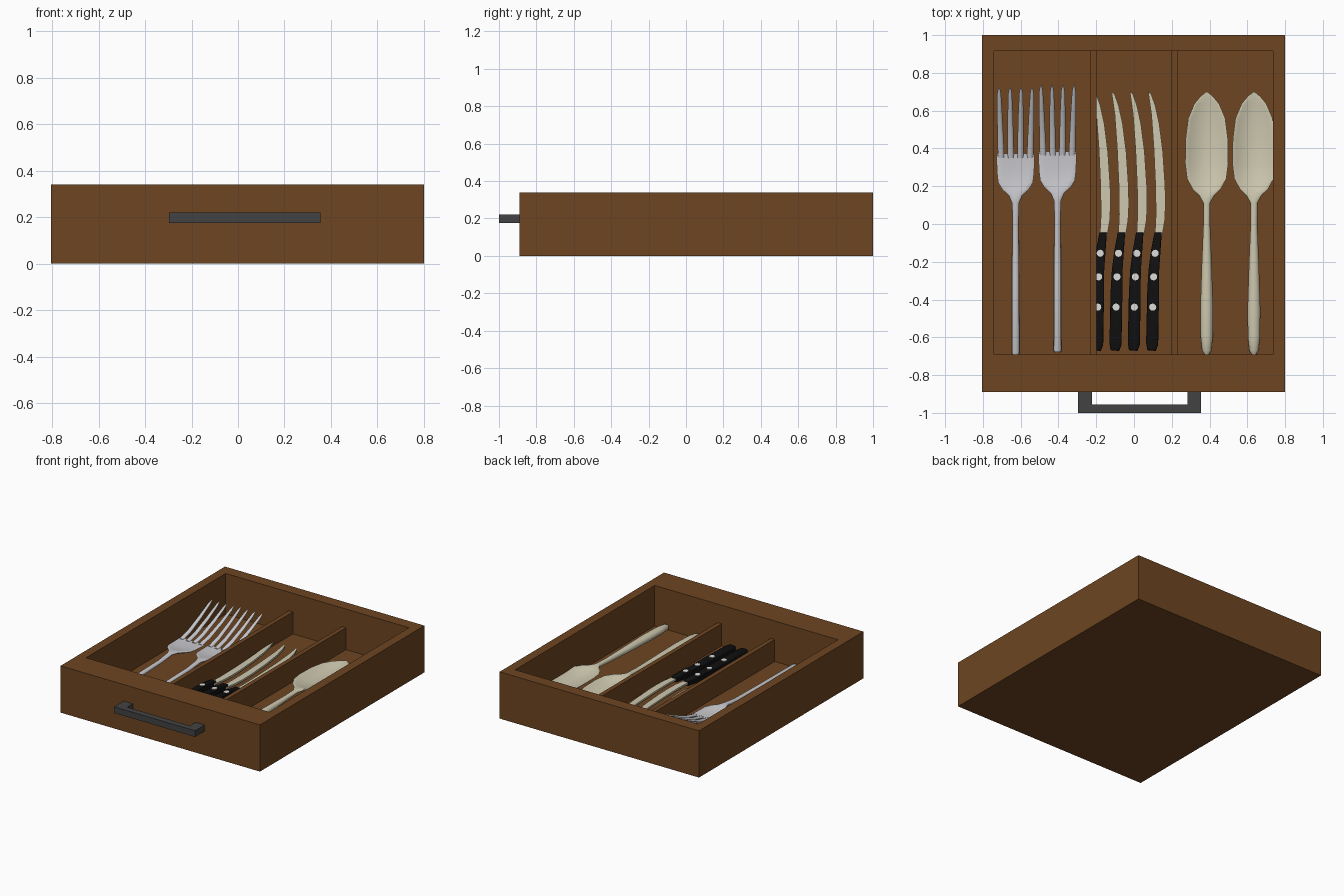
import bpy, bmesh, math
from mathutils import Vector


def material(name, rgb):
    m = bpy.data.materials.new(name)
    m.diffuse_color = (*rgb, 1)
    return m


WOOD = material("brown_wood", (0.155, 0.06, 0.0155))
DARK = material("dark_grey_metal", (0.055, 0.055, 0.056))
SILVER = material("silver", (0.58, 0.58, 0.61))
CREAM = material("cream_metal", (0.62, 0.58, 0.43))
BLACK = material("black_grip", (0.005, 0.005, 0.005))
RIVET = material("rivet_white", (0.72, 0.72, 0.70))
FLOOR = 0.045


def finish(bm, name, mat, smooth=False):
    bmesh.ops.recalc_face_normals(bm, faces=bm.faces)
    me = bpy.data.meshes.new(name)
    bm.to_mesh(me)
    bm.free()
    me.materials.append(mat)
    ob = bpy.data.objects.new(name, me)
    bpy.context.collection.objects.link(ob)
    if smooth:
        bpy.ops.object.select_all(action='DESELECT')
        ob.select_set(True)
        bpy.context.view_layer.objects.active = ob
        bpy.ops.object.shade_smooth_by_angle(angle=math.radians(50))
    return ob


def skin(bm, rings):
    """Bridge a list of point rings and cap both ends."""
    vs = [[bm.verts.new(p) for p in r] for r in rings]
    n = len(vs[0])
    for a, b in zip(vs, vs[1:]):
        for i in range(n):
            j = (i + 1) % n
            bm.faces.new((a[i], a[j], b[j], b[i]))
    bm.faces.new(vs[0])
    bm.faces.new(vs[-1])


def rect(x0, x1, y0, y1, z):
    return [(x0, y0, z), (x1, y0, z), (x1, y1, z), (x0, y1, z)]


def box(bm, x0, x1, y0, y1, z0, z1):
    skin(bm, [rect(x0, x1, y0, y1, z0), rect(x0, x1, y0, y1, z1)])


def loft(bm, stations, dx=0, dy=0, n=16):
    """Stations along y: (y, x, half width, z, half thickness, dish depth)."""
    rings = []
    for y, x, w, z, t, dip in stations:
        ring = []
        for i in range(n):
            a = 2 * math.pi * i / n
            u = math.cos(a)
            ring.append((dx + x + w * u, dy + y,
                         z + t * math.sin(a) - dip * (1 - u * u)))
        rings.append(ring)
    skin(bm, rings)


def plate(bm, outline, z0, z1, dx):
    skin(bm, [[(x + dx, y, z) for x, y in outline] for z in (z0, z1)])


# Drawer tray: outer wall, rim, inner wall and floor in one skin
bm = bmesh.new()
skin(bm, [rect(-0.805, 0.80, -0.89, 1.0, 0), rect(-0.805, 0.80, -0.89, 1.0, 0.34),
          rect(-0.74, 0.735, -0.69, 0.915, 0.34), rect(-0.74, 0.735, -0.69, 0.915, FLOOR)])
finish(bm, "drawer_tray", WOOD)

# Dividers
for name, x in (("left_divider", -0.215), ("right_divider", 0.213)):
    bm = bmesh.new()
    box(bm, x - 0.016, x + 0.016, -0.692, 0.917, FLOOR - 0.005, 0.205)
    finish(bm, name, WOOD)

# Pull handle: U-shaped bar on the front
bm = bmesh.new()
u = [(-0.297, -0.888), (-0.297, -1.0), (0.355, -1.0), (0.355, -0.888),
     (0.282, -0.888), (0.282, -0.955), (-0.222, -0.955), (-0.222, -0.888)]
plate(bm, u, 0.175, 0.22, 0)
finish(bm, "pull_handle", DARK)

# Forks: lofted stem and head, four rising tines
FORK = [(-0.69, 0, 0.017, 0.068, 0.010, 0), (-0.68, 0, 0.020, 0.068, 0.014, 0),
        (-0.3, 0, 0.019, 0.070, 0.014, 0), (0.0, 0, 0.016, 0.078, 0.013, 0),
        (0.11, 0, 0.019, 0.092, 0.012, 0), (0.15, 0, 0.036, 0.094, 0.012, 0.004),
        (0.185, 0, 0.072, 0.093, 0.011, 0.010), (0.22, 0, 0.092, 0.090, 0.011, 0.014),
        (0.27, 0, 0.098, 0.086, 0.011, 0.014), (0.35, 0, 0.101, 0.085, 0.011, 0.010),
        (0.372, 0, 0.097, 0.087, 0.009, 0.008)]
for k, (fx, fy) in enumerate(((-0.627, 0), (-0.405, 0.012))):
    bm = bmesh.new()
    loft(bm, FORK, fx, fy)
    for s in (-1.5, -0.5, 0.5, 1.5):
        loft(bm, [(0.35, s * 0.051, 0.017, 0.083, 0.010, 0),
                  (0.45, s * 0.053, 0.016, 0.107, 0.010, 0),
                  (0.58, s * 0.056, 0.014, 0.160, 0.009, 0),
                  (0.69, s * 0.058, 0.010, 0.213, 0.008, 0),
                  (0.72, s * 0.058, 0.004, 0.228, 0.004, 0)], fx, fy, 8)
    finish(bm, f"fork_{k + 1}", SILVER, True)

# Knives: flat curved blade, bevelled black grip, three rivets
BLADE = [(0.11, -0.07), (0.148, -0.07), (0.163, 0.02), (0.167, 0.1), (0.165, 0.2),
         (0.153, 0.38), (0.134, 0.53), (0.112, 0.63), (0.09, 0.69), (0.075, 0.70),
         (0.092, 0.58), (0.105, 0.4), (0.114, 0.2), (0.116, 0.05)]
GRIP = [(0.108, -0.045), (0.09, -0.14), (0.077, -0.24), (0.07, -0.36), (0.064, -0.63),
        (0.07, -0.668), (0.115, -0.672), (0.128, -0.64), (0.132, -0.4), (0.133, -0.25),
        (0.14, -0.15), (0.147, -0.045)]
for k in range(4):
    dx = -0.097 * k
    bm = bmesh.new()
    plate(bm, BLADE, 0.060, 0.073, dx)
    finish(bm, f"knife_blade_{k + 1}", CREAM, True)
    bm = bmesh.new()
    plate(bm, GRIP, FLOOR + 0.001, 0.088, dx)
    bmesh.ops.bevel(bm, geom=[e for e in bm.edges
                              if abs(e.verts[0].co.z - e.verts[1].co.z) < 1e-5],
                    offset=0.008, segments=2, affect='EDGES', profile=0.5)
    finish(bm, f"knife_grip_{k + 1}", BLACK, True)
    bm = bmesh.new()
    for x, y in ((0.112, -0.155), (0.104, -0.28), (0.099, -0.44)):
        c = [(x + 0.019 * math.cos(i * math.pi / 6), y + 0.019 * math.sin(i * math.pi / 6))
             for i in range(12)]
        plate(bm, c, 0.083, 0.091, dx)
    finish(bm, f"knife_rivets_{k + 1}", RIVET)

# Spoons: thick tapered stem widening into a dished, pointed bowl
SPOON = [(-0.69, 0, 0.012, 0.072, 0.010, 0), (-0.67, 0, 0.025, 0.072, 0.020, 0),
         (-0.6, 0, 0.032, 0.074, 0.025, 0), (-0.45, 0, 0.034, 0.077, 0.026, 0),
         (-0.2, 0, 0.026, 0.080, 0.022, 0), (0.0, 0, 0.018, 0.084, 0.017, 0),
         (0.11, 0, 0.018, 0.090, 0.015, 0), (0.15, 0, 0.040, 0.097, 0.013, 0.006),
         (0.185, 0, 0.075, 0.102, 0.010, 0.018), (0.24, 0, 0.104, 0.105, 0.009, 0.034),
         (0.32, 0, 0.114, 0.106, 0.008, 0.044), (0.45, 0, 0.112, 0.105, 0.008, 0.044),
         (0.56, 0, 0.098, 0.100, 0.008, 0.034), (0.635, 0, 0.066, 0.094, 0.008, 0.020),
         (0.675, 0, 0.034, 0.089, 0.007, 0.008), (0.70, 0, 0.004, 0.085, 0.004, 0)]
for k, sx in enumerate((0.385, 0.635)):
    bm = bmesh.new()
    loft(bm, SPOON, sx, 0, 20)
    finish(bm, f"spoon_{k + 1}", CREAM, True)
